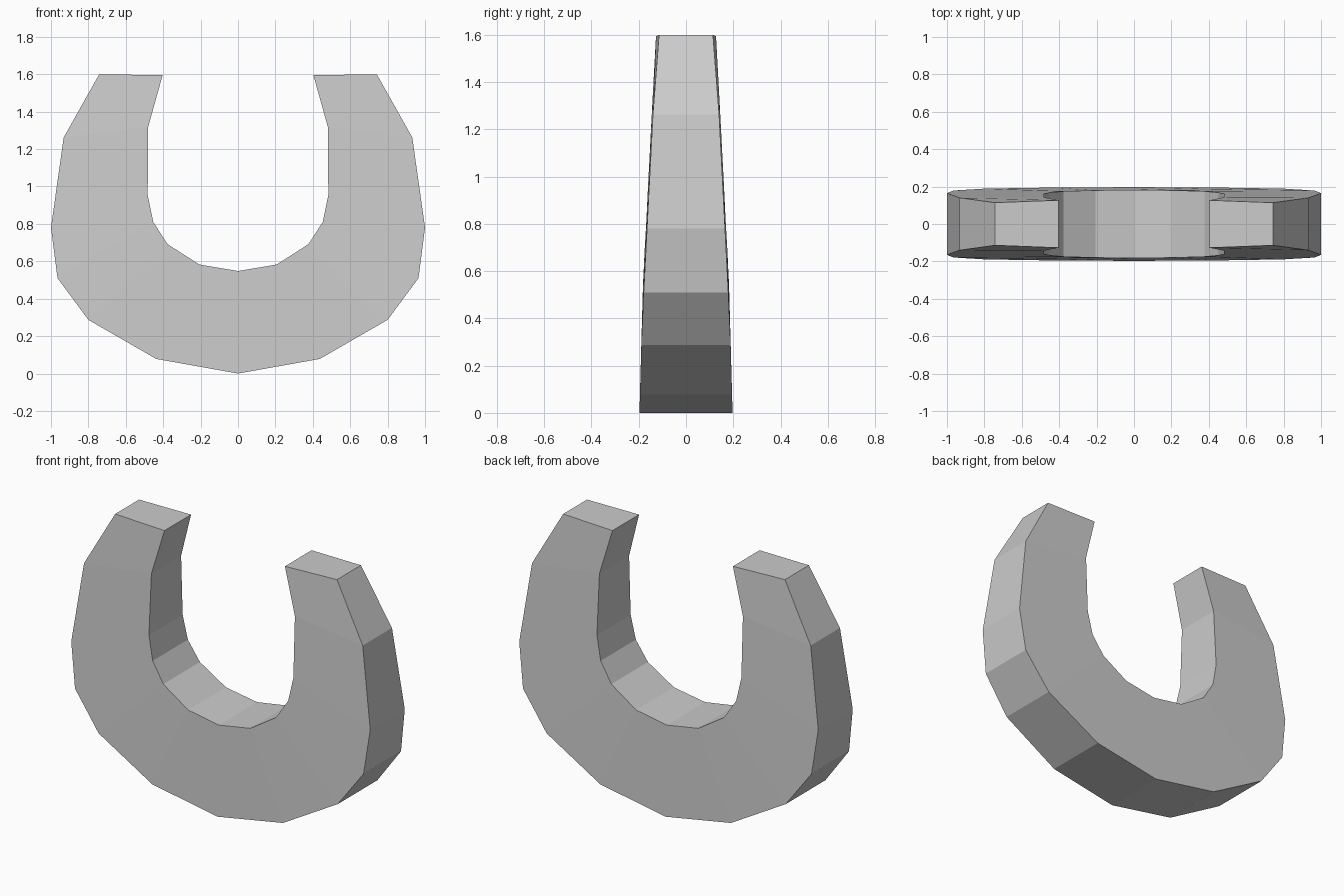
import bpy, bmesh

if "Cube" in bpy.data.objects:
    bpy.data.objects.remove(bpy.data.objects["Cube"])

# Cross-sections of the right half, bottom centre to tip:
# outer x, outer z, outer half depth, inner x, inner z, inner half depth
SECTIONS = [
    (0.0, 0.0, 0.197, 0.0, 0.548, 0.182),
    (0.437, 0.078, 0.195, 0.207, 0.583, 0.180),
    (0.80, 0.287, 0.189, 0.377, 0.692, 0.175),
    (0.965, 0.51, 0.179, 0.453, 0.81, 0.168),
    (1.0, 0.78, 0.165, 0.483, 0.955, 0.161),
    (0.932, 1.262, 0.140, 0.480, 1.32, 0.142),
    (0.742, 1.60, 0.114, 0.403, 1.595, 0.127),
]


def ring(bm, section, side):
    ox, oz, oy, ix, iz, iy = section
    return [bm.verts.new(p) for p in (
        (side * ox, -oy, oz), (side * ix, -iy, iz),
        (side * ix, iy, iz), (side * ox, oy, oz))]


# Horseshoe body: sweep the sections from left tip to right tip
bm = bmesh.new()
rings = [ring(bm, s, -1) for s in reversed(SECTIONS[1:])]
rings += [ring(bm, s, 1) for s in SECTIONS]
for a, b in zip(rings, rings[1:]):
    for i in range(4):
        j = (i + 1) % 4
        bm.faces.new((a[i], a[j], b[j], b[i]))

# Flat tips
bm.faces.new(rings[0])
bm.faces.new(rings[-1])
bmesh.ops.recalc_face_normals(bm, faces=bm.faces)

mesh = bpy.data.meshes.new("horseshoe")
bm.to_mesh(mesh)
bm.free()
bpy.context.collection.objects.link(bpy.data.objects.new("horseshoe", mesh))
